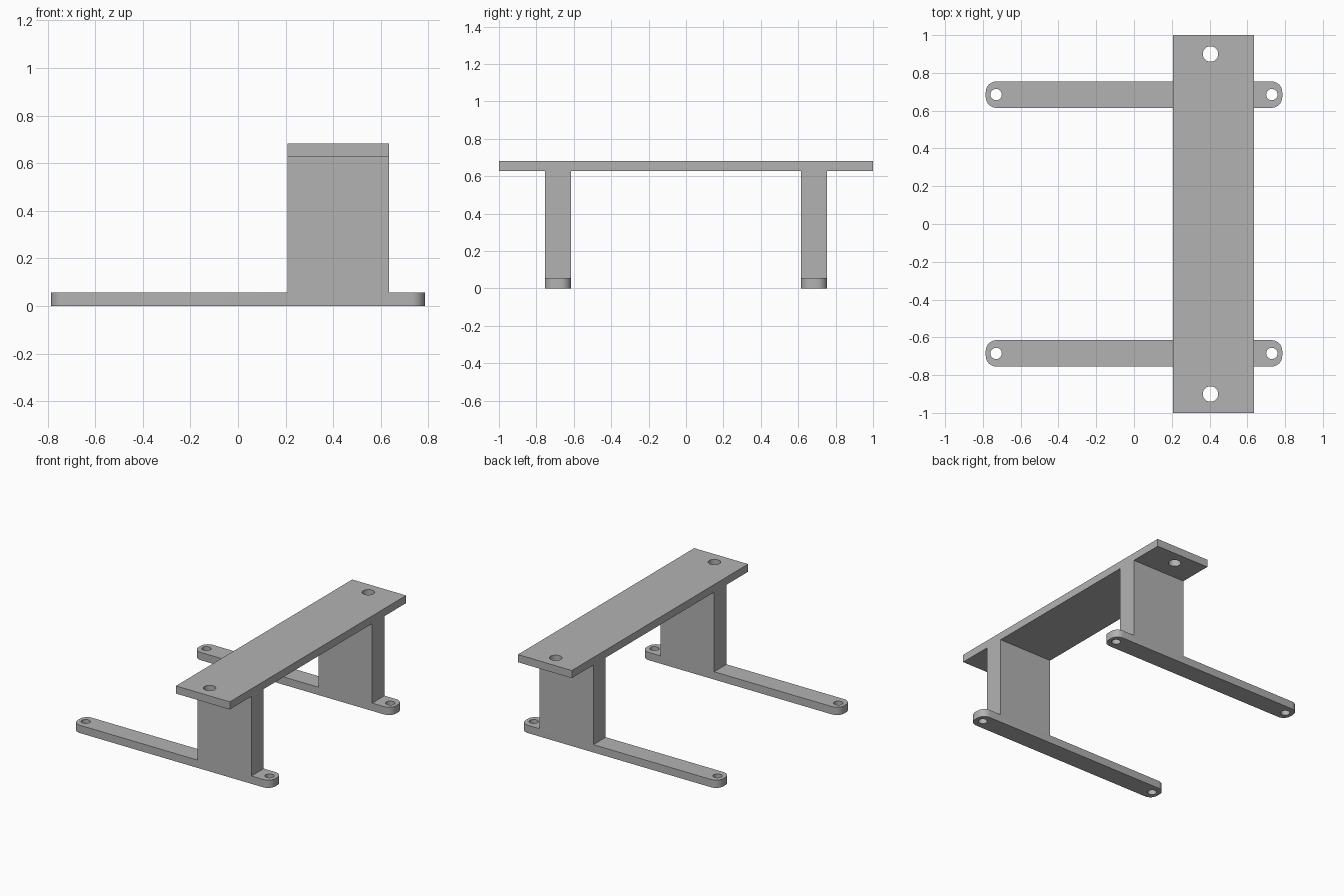
import bpy
import bmesh

cube = bpy.data.objects.get("Cube")
if cube:
    bpy.data.objects.remove(cube, do_unlink=True)

# Dimensions
FOOT_X, FOOT_Y, FOOT_H = 0.785, 0.07, 0.056
LEG_X0, LEG_X1 = 0.207, 0.635
PLATE_Z, TOP_Z = 0.627, 0.682
SUPPORT_Y = 0.685

GREY = (0.45, 0.45, 0.45, 1.0)
metal = bpy.data.materials.new("plain grey")
metal.use_nodes = True
metal.diffuse_color = GREY
metal.node_tree.nodes["Principled BSDF"].inputs["Base Color"].default_value = GREY


def extruded(name, profile, y0, y1, round_ends=0.0):
    """Extrude an x-z profile along y, rounding the upright edges at both far ends."""
    bm = bmesh.new()
    face = bm.faces.new([bm.verts.new((x, y0, z)) for x, z in profile])
    grown = bmesh.ops.extrude_face_region(bm, geom=[face])["geom"]
    verts = [v for v in grown if isinstance(v, bmesh.types.BMVert)]
    bmesh.ops.translate(bm, verts=verts, vec=(0, y1 - y0, 0))
    bmesh.ops.recalc_face_normals(bm, faces=bm.faces)
    if round_ends:
        far = max(abs(x) for x, z in profile)
        ends = [e for e in bm.edges
                if all(abs(abs(v.co.x) - far) < 1e-4 for v in e.verts)
                and abs(e.verts[0].co.z - e.verts[1].co.z) > 1e-4]
        bmesh.ops.bevel(bm, geom=ends, offset=round_ends, segments=8,
                        profile=0.5, affect='EDGES')
    mesh = bpy.data.meshes.new(name)
    bm.to_mesh(mesh)
    bm.free()
    mesh.materials.append(metal)
    obj = bpy.data.objects.new(name, mesh)
    bpy.context.collection.objects.link(obj)
    return obj


def drill(obj, x, y, z, radius):
    """Cut a round hole straight down through the part."""
    bpy.ops.mesh.primitive_cylinder_add(vertices=40, radius=radius, depth=0.2,
                                        location=(x, y, z))
    cutter = bpy.context.object
    cutter.name = "hole_cutter"
    cutter.hide_render = True
    cutter.data.materials.append(metal)
    mod = obj.modifiers.new("hole", 'BOOLEAN')
    mod.operation = 'DIFFERENCE'
    mod.solver = 'EXACT'
    mod.object = cutter
    bpy.context.view_layer.objects.active = obj
    bpy.ops.object.modifier_apply(modifier=mod.name)
    bpy.data.objects.remove(cutter, do_unlink=True)


# Supports: long foot and upright leg in one piece
support_profile = [(-FOOT_X, 0), (FOOT_X, 0), (FOOT_X, FOOT_H), (LEG_X1, FOOT_H),
                   (LEG_X1, PLATE_Z), (LEG_X0, PLATE_Z), (LEG_X0, FOOT_H),
                   (-FOOT_X, FOOT_H)]
parts = []
for name, y in (("front_support", -SUPPORT_Y), ("back_support", SUPPORT_Y)):
    support = extruded(name, support_profile, y - FOOT_Y, y + FOOT_Y, 0.057)
    for x in (-0.73, 0.73):
        drill(support, x, y, 0, 0.03)
    parts.append(support)

# Top plate bridging both supports
plate_profile = [(LEG_X0, PLATE_Z), (LEG_X1, PLATE_Z), (LEG_X1, TOP_Z), (LEG_X0, TOP_Z)]
plate = extruded("top_plate", plate_profile, -1, 1)
for y in (-0.9, 0.9):
    drill(plate, 0.405, y, TOP_Z, 0.041)
parts.append(plate)

# Smooth curves, sharp edges
bpy.ops.object.select_all(action='DESELECT')
for part in parts:
    part.select_set(True)
bpy.context.view_layer.objects.active = plate
bpy.ops.object.shade_smooth_by_angle()
